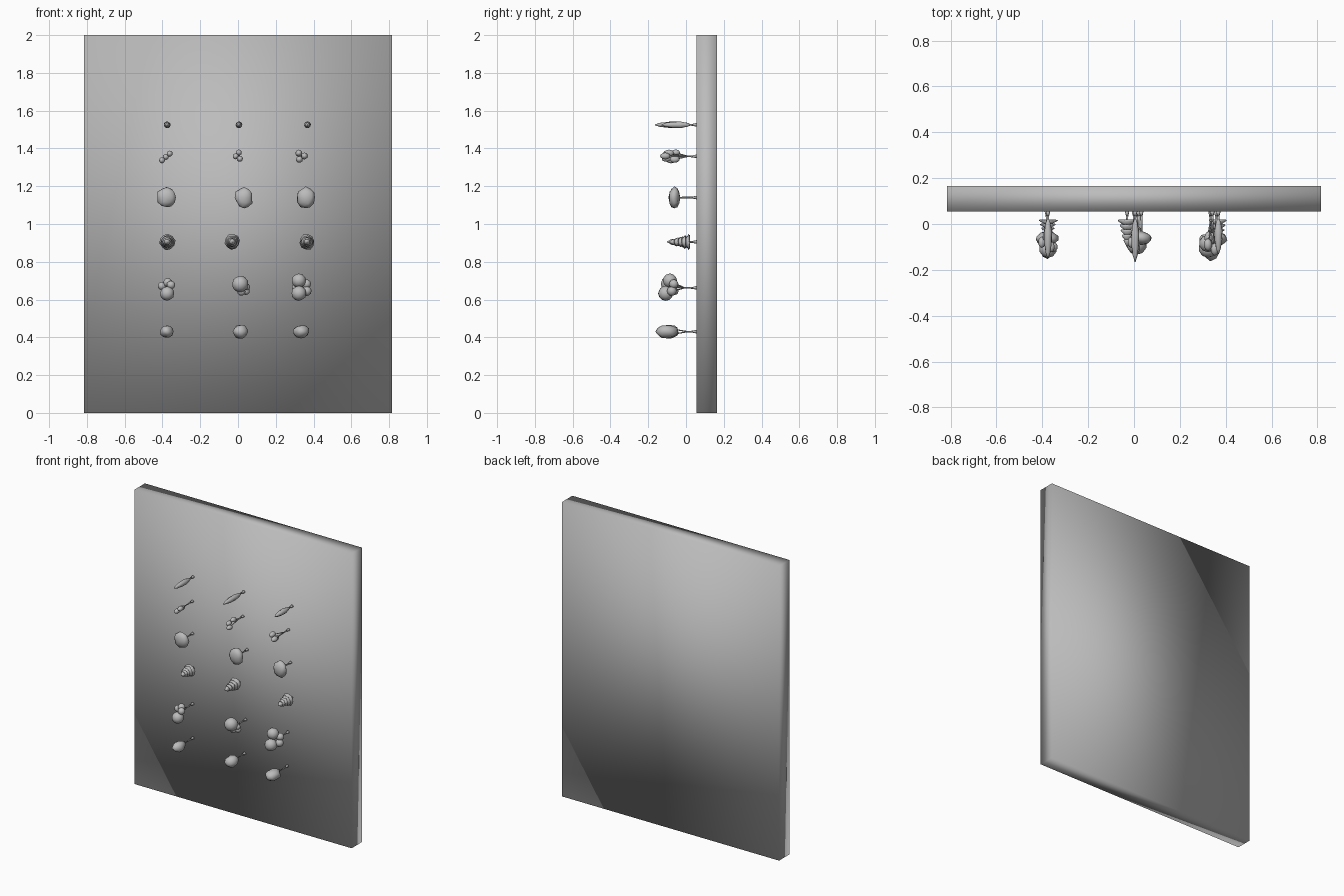
import bpy, bmesh, math, random
from mathutils import Vector, Matrix

random.seed(4)
if "Cube" in bpy.data.objects:
    bpy.data.objects.remove(bpy.data.objects["Cube"], do_unlink=True)

grey = bpy.data.materials.new("plain grey")
grey.use_nodes = True
COLOUR = (0.5, 0.5, 0.5, 1)
grey.diffuse_color = COLOUR
grey.node_tree.nodes["Principled BSDF"].inputs["Base Color"].default_value = COLOUR

GROUND = 0.055  # front face of the panel; trees grow from it towards -y


def finish(bm, name):
    bmesh.ops.recalc_face_normals(bm, faces=bm.faces)
    for f in bm.faces:
        f.smooth = True
    mesh = bpy.data.meshes.new(name)
    bm.to_mesh(mesh)
    bm.free()
    mesh.materials.append(grey)
    obj = bpy.data.objects.new(name, mesh)
    bpy.context.collection.objects.link(obj)
    return obj


def add_blob(bm, centre, size, jitter=0.0, detail=2):
    """Rounded clump of leaves, optionally lumpy."""
    verts = bmesh.ops.create_icosphere(bm, subdivisions=detail, radius=1)["verts"]
    for v in verts:
        v.co *= 1 + random.uniform(-jitter, jitter)
        v.co = Vector(c + s * p for c, s, p in zip(centre, size, v.co))


def add_limb(bm, start, end, r1, r2):
    """Tapered round branch between two points."""
    start, end = Vector(start), Vector(end)
    line = end - start
    turn = line.to_track_quat('Z', 'Y').to_matrix().to_4x4()
    bmesh.ops.create_cone(bm, segments=8, cap_ends=True, radius1=r1, radius2=r2,
                          depth=line.length,
                          matrix=Matrix.Translation((start + end) / 2) @ turn)


def add_trunk(bm, x, z, top):
    """Flared foot and slim stem."""
    add_limb(bm, (x, GROUND + 0.002, z), (x, GROUND - 0.02, z), 0.010, 0.005)
    add_limb(bm, (x, GROUND - 0.02, z), (x, top, z), 0.005, 0.004)


def add_lathe(bm, x, z, profile, sides, wave=0.0):
    """Spin (y, radius) pairs round the tree axis; wave makes a ragged rim."""
    rings = []
    for i, (y, r) in enumerate(profile):
        ring = []
        for k in range(sides):
            a = math.tau * k / sides + i * 0.4
            rr = r * (1 + random.uniform(-wave, wave))
            ring.append(bm.verts.new((x + rr * math.cos(a), y, z + rr * math.sin(a))))
        rings.append(ring)
    for a, b in zip(rings, rings[1:]):
        for k in range(sides):
            n = (k + 1) % sides
            bm.faces.new((a[k], a[n], b[n], b[k]))
    bm.faces.new(rings[0])
    bm.faces.new(rings[-1])


# Upright panel
bm = bmesh.new()
bmesh.ops.create_cube(bm, size=1)
bmesh.ops.scale(bm, vec=(1.63, 0.11, 2), verts=bm.verts)
bmesh.ops.translate(bm, vec=(0, 0.11, 1), verts=bm.verts)
finish(bm, "panel")

# Top row: slender columnar trees
for n, (x, tip) in enumerate([(-0.375, -0.15), (0.005, -0.165), (0.368, -0.13)]):
    bm = bmesh.new()
    add_trunk(bm, x, 1.525, 0.0)
    length = 0.025 - tip
    shape = [(0, 0.003), (0.12, 0.011), (0.35, 0.018), (0.6, 0.017), (0.85, 0.011), (1, 0.002)]
    add_lathe(bm, x, 1.525, [(0.025 - t * length, r) for t, r in shape], 10)
    finish(bm, f"column_tree_{n}")


def cluster_tree(name, x, z, fork, clumps, jitter=0.0, squash=1.0):
    """Trunk that forks to a set of clumps (x, y, z, radius)."""
    bm = bmesh.new()
    add_trunk(bm, x, z, fork)
    for cx, cy, cz, r in clumps:
        add_limb(bm, (x, fork, z), (cx, cy, cz), 0.0035, 0.002)
        add_blob(bm, (cx, cy, cz), (r, r * squash, r), jitter)
    finish(bm, name)


# Second row: open trees with three small clumps
open_trees = [
    (-0.38, [(-0.362, -0.10, 1.372, 0.016), (-0.382, -0.055, 1.355, 0.016), (-0.402, -0.08, 1.337, 0.016)]),
    (0.0, [(-0.012, -0.08, 1.358, 0.016), (0.004, -0.055, 1.378, 0.016), (0.010, -0.105, 1.345, 0.016)]),
    (0.342, [(0.322, -0.09, 1.375, 0.018), (0.325, -0.06, 1.342, 0.018), (0.352, -0.11, 1.360, 0.018)]),
]
for n, (x, clumps) in enumerate(open_trees):
    cluster_tree(f"open_tree_{n}", x, 1.358, 0.01, clumps, 0.04, 1.5)

# Third row: broad flat crowns
for n, (x, rx, rz) in enumerate([(-0.378, 0.052, 0.052), (0.032, 0.048, 0.054), (0.358, 0.048, 0.056)]):
    bm = bmesh.new()
    add_trunk(bm, x, 1.14, -0.04)
    add_blob(bm, (x, -0.062, 1.14), (rx, 0.03, rz), 0.1)
    finish(bm, f"flat_crown_tree_{n}")

# Fourth row: tiered conifers
for n, (x, tip) in enumerate([(-0.375, -0.075), (-0.03, -0.10), (0.365, -0.09)]):
    bm = bmesh.new()
    add_trunk(bm, x, 0.905, 0.0)
    tiers = 5
    step = (0.02 - tip) / (tiers + 0.5)
    for t in range(tiers):
        base = 0.02 - t * step
        rim = 0.041 - t * 0.006
        add_lathe(bm, x, 0.905, [(base - step * 0.4, rim * 0.3), (base, rim * 0.85),
                                 (base - step * 0.3, rim),
                                 (base - step * 1.5, rim * 0.12)], 10, 0.1)
    finish(bm, f"conifer_{n}")

# Fifth row: trees of large round balls
ball_trees = [
    (-0.378, [(-0.375, -0.11, 0.632, 0.038), (-0.372, -0.075, 0.690, 0.024),
              (-0.403, -0.07, 0.672, 0.022), (-0.355, -0.10, 0.677, 0.023)]),
    (0.02, [(0.012, -0.09, 0.682, 0.044), (0.018, -0.075, 0.642, 0.022),
            (0.042, -0.06, 0.645, 0.021), (0.045, -0.07, 0.667, 0.019)]),
    (0.338, [(0.322, -0.085, 0.700, 0.038), (0.322, -0.107, 0.633, 0.040),
             (0.362, -0.065, 0.682, 0.025), (0.364, -0.075, 0.645, 0.026),
             (0.305, -0.065, 0.665, 0.020)]),
]
for n, (x, clumps) in enumerate(ball_trees):
    cluster_tree(f"ball_tree_{n}", x, 0.662, -0.01, clumps)

# Bottom row: trees with one lumpy crown
for n, (x, y, rx, ry, rz) in enumerate([(-0.377, -0.095, 0.034, 0.055, 0.034),
                                        (0.012, -0.085, 0.040, 0.048, 0.038),
                                        (0.333, -0.10, 0.044, 0.058, 0.036)]):
    bm = bmesh.new()
    add_trunk(bm, x, 0.43, 0.0)
    for dx in (-0.012, 0.012):
        add_limb(bm, (x, 0.01, 0.43), (x + dx, -0.06, 0.43 + dx), 0.003, 0.003)
    add_blob(bm, (x, y, 0.43), (rx, ry, rz), 0.09)
    finish(bm, f"lumpy_tree_{n}")
